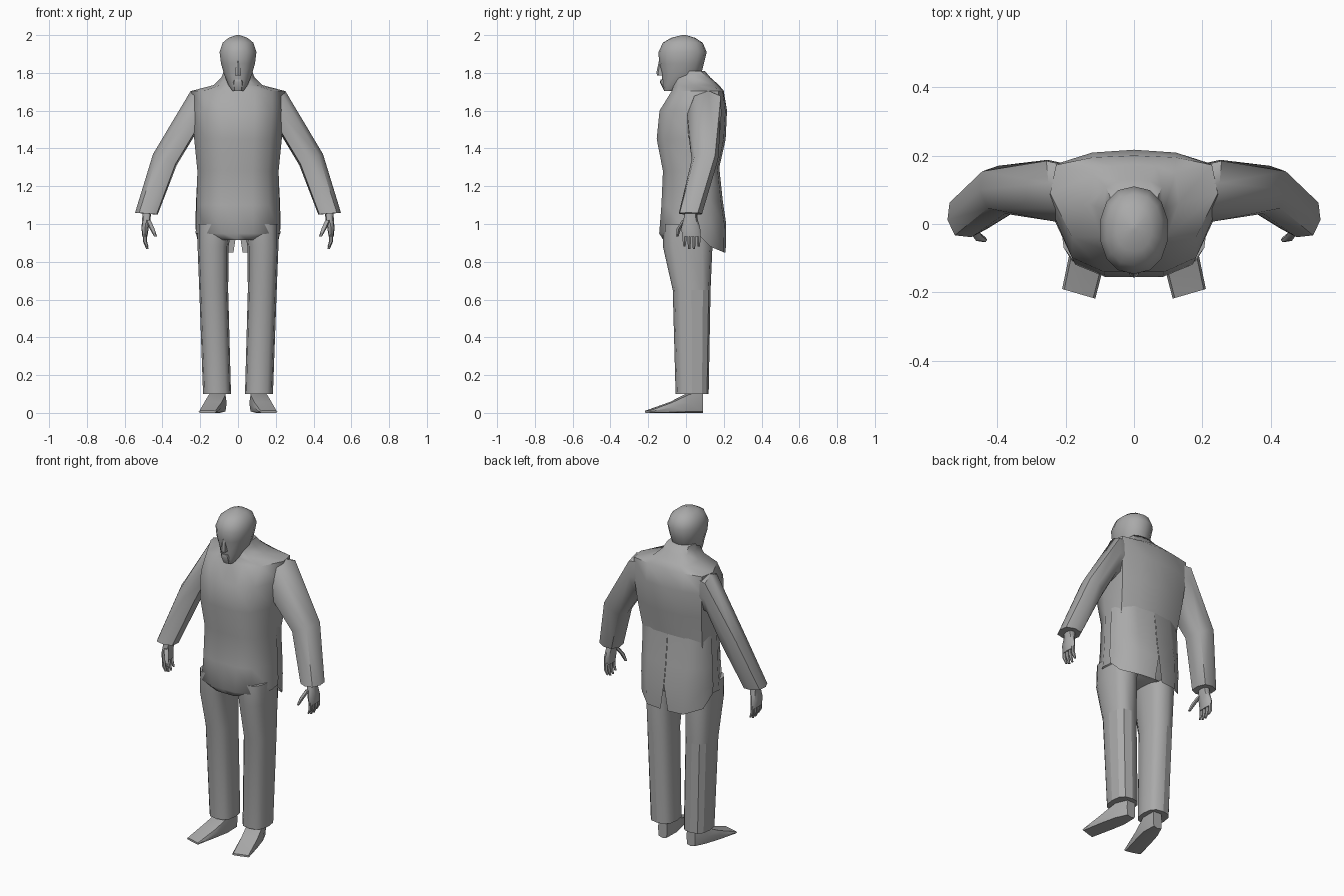
import bpy, bmesh, math
from mathutils import Vector

cube = bpy.data.objects.get("Cube")
if cube:
    bpy.data.objects.remove(cube)

grey = bpy.data.materials.new("plain_grey")
grey.use_nodes = True
grey.diffuse_color = (0.4, 0.4, 0.4, 1)
grey.node_tree.nodes["Principled BSDF"].inputs["Base Color"].default_value = (0.4, 0.4, 0.4, 1)


def loft(name, rings, mirror=False, closed=True, caps=True, angle=50):
    """Skin a list of point rings."""
    bm = bmesh.new()
    rows = [[bm.verts.new(p) for p in r] for r in rings]
    n = len(rows[0])
    for lo, hi in zip(rows, rows[1:]):
        for i in range(n if closed else n - 1):
            j = (i + 1) % n
            bm.faces.new((lo[i], lo[j], hi[j], hi[i]))
    if closed and caps:
        bm.faces.new(rows[0])
        bm.faces.new(rows[-1])
    bmesh.ops.recalc_face_normals(bm, faces=bm.faces)
    mesh = bpy.data.meshes.new(name)
    bm.to_mesh(mesh)
    bm.free()
    ob = bpy.data.objects.new(name, mesh)
    bpy.context.collection.objects.link(ob)
    mesh.materials.append(grey)
    bpy.ops.object.select_all(action='DESELECT')
    ob.select_set(True)
    bpy.context.view_layer.objects.active = ob
    bpy.ops.object.shade_smooth_by_angle(angle=math.radians(angle))
    if mirror:
        ob.modifiers.new("Mirror", 'MIRROR').use_mirror_merge = False
    return ob


def oval(a, b, depth, n=8, e=0.75):
    """Rounded ring between opposite points a and b, with a depth vector."""
    a, b, d = Vector(a), Vector(b), Vector(depth)
    mid, u = (a + b) / 2, (a - b) / 2
    soft = lambda v: math.copysign(abs(v) ** e, v)
    ts = [math.tau * i / n for i in range(n)]
    return [mid + u * soft(math.cos(t)) + d * soft(math.sin(t)) for t in ts]


def torso_ring(z, w, front, mid, back):
    """Symmetric outline: rounded chest, broad flat back."""
    half = [(0, front), (.36 * w, front), (.74 * w, mid + .78 * (front - mid)),
            (w, mid), (.93 * w, mid + .75 * (back - mid)),
            (.5 * w, mid + .95 * (back - mid)), (0, back)]
    pts = half + [(-x, y) for x, y in half[-2:0:-1]]
    return [(x, y, z) for x, y in pts]


# Jacket body, from collar to hips
loft("jacket_body", [torso_ring(*r) for r in (
    (1.81, .075, -.05, .02, .10), (1.775, .088, -.06, .04, .13),
    (1.735, .13, -.065, .06, .175), (1.705, .245, -.075, .09, .20),
    (1.60, .245, -.14, .05, .217), (1.45, .232, -.155, .01, .21),
    (1.28, .215, -.122, .01, .172), (1.10, .22, -.13, .01, .16),
    (.95, .224, -.142, .0, .14), (.915, .15, -.12, .0, .13))])

# Open coat tail with a vent at the centre of the back
tail = []
for z, w, back, vent, lift in ((1.30, .213, .176, .001, 0), (1.12, .222, .195, .001, 0),
                               (1.0, .226, .213, .001, 0), (.85, .222, .21, .024, .1)):
    tail.append([(w, .06, z + lift), (.93 * w, .13, z + .3 * lift),
                 (.55 * w, back - .01, z), (vent, back, z)])
loft("coat_tail", tail, mirror=True, closed=False)

# Sleeves: outer point, inner point, depth
loft("sleeves", [oval(a, b, (0.01, d, 0)) for a, b, d in (
    ((.19, .11, 1.71), (.18, .07, 1.47), .085),
    ((.25, .12, 1.705), (.235, .075, 1.46), .09),
    ((.45, .10, 1.37), (.325, .10, 1.31), .07),
    ((.545, .012, 1.06), (.425, .035, 1.05), .062))], mirror=True)

# Trouser legs: height, inner x, outer x, front y, back y
legs = loft("trouser_legs", [
    oval((o, (f + b) / 2, z), (i, (f + b) / 2, z), (0, (b - f) / 2, 0), 12)
    for z, i, o, f, b in ((1.0, .03, .215, -.12, .13), (.88, .05, .214, -.122, .14),
                          (.65, .052, .205, -.07, .13), (.10, .037, .185, -.055, .12))],
    mirror=True)
# Pressed flat panels on the outer back of the lower leg
for face in legs.data.polygons:
    if face.center.z < .6 and face.normal.x > .1 and face.normal.y > .1:
        face.use_smooth = False

# Shoes, heel to toe: inner xy, outer xy, height
loft("shoes", [oval((*o, h / 2), (*i, h / 2), (0, 0, h / 2), 8, .4) for i, o, h in (
    ((.065, .088), (.125, .09), .11), ((.06, -.005), (.16, .02), .105),
    ((.08, -.09), (.185, -.07), .06), ((.113, -.218), (.21, -.19), .012))],
    mirror=True, angle=35)

# Head: height, front y, back y, half width
loft("head", [oval((0, f, z), (0, b, z), (w, 0, 0), 14, .9) for z, f, b, w in (
    (1.705, -.116, -.06, .03), (1.735, -.128, .02, .052), (1.79, -.128, .08, .075),
    (1.85, -.142, .095, .092), (1.91, -.146, .11, .10), (1.96, -.122, .088, .083),
    (1.985, -.08, .05, .052), (2.0, -.02, 0, .01))])

# Nose
loft("nose", [oval((0, f, z), (0, -.11, z), (w, 0, 0), 6) for z, f, w in (
    (1.87, -.142, .008), (1.80, -.157, .017), (1.785, -.152, .017))], angle=40)

# Lower lip and chin
loft("chin", [oval((0, f, z), (0, -.09, z), (w, 0, 0), 8) for z, f, w in (
    (1.765, -.135, .022), (1.75, -.138, .028), (1.706, -.116, .024))], angle=40)


# Hands: a palm, four fingers and a thumb
def digit(name, path, radius):
    rings = [oval((x + r, y, z), (x - r, y, z), (0, r, 0), 6, 1)
             for (x, y, z), r in zip(path, (radius, radius, radius * .6))]
    loft(name, rings, mirror=True)


loft("palms", [oval((x, f, z), (x, b, z), (w, 0, 0)) for x, f, b, z, w in (
    (.482, -.005, .055, 1.08, .024), (.485, -.012, .06, 1.03, .022),
    (.492, -.025, .075, .98, .019), (.493, -.02, .078, .935, .014))], mirror=True)
for k in range(4):
    y = -.008 + k * .025
    tip = .868 + (.012 if k in (0, 3) else 0)
    digit("finger", [(.493, y, .95), (.493, y, .91), (.48, y, tip)], .011)
digit("thumb", [(.475, -.01, 1.02), (.455, -.038, .975), (.437, -.046, .935)], .013)
